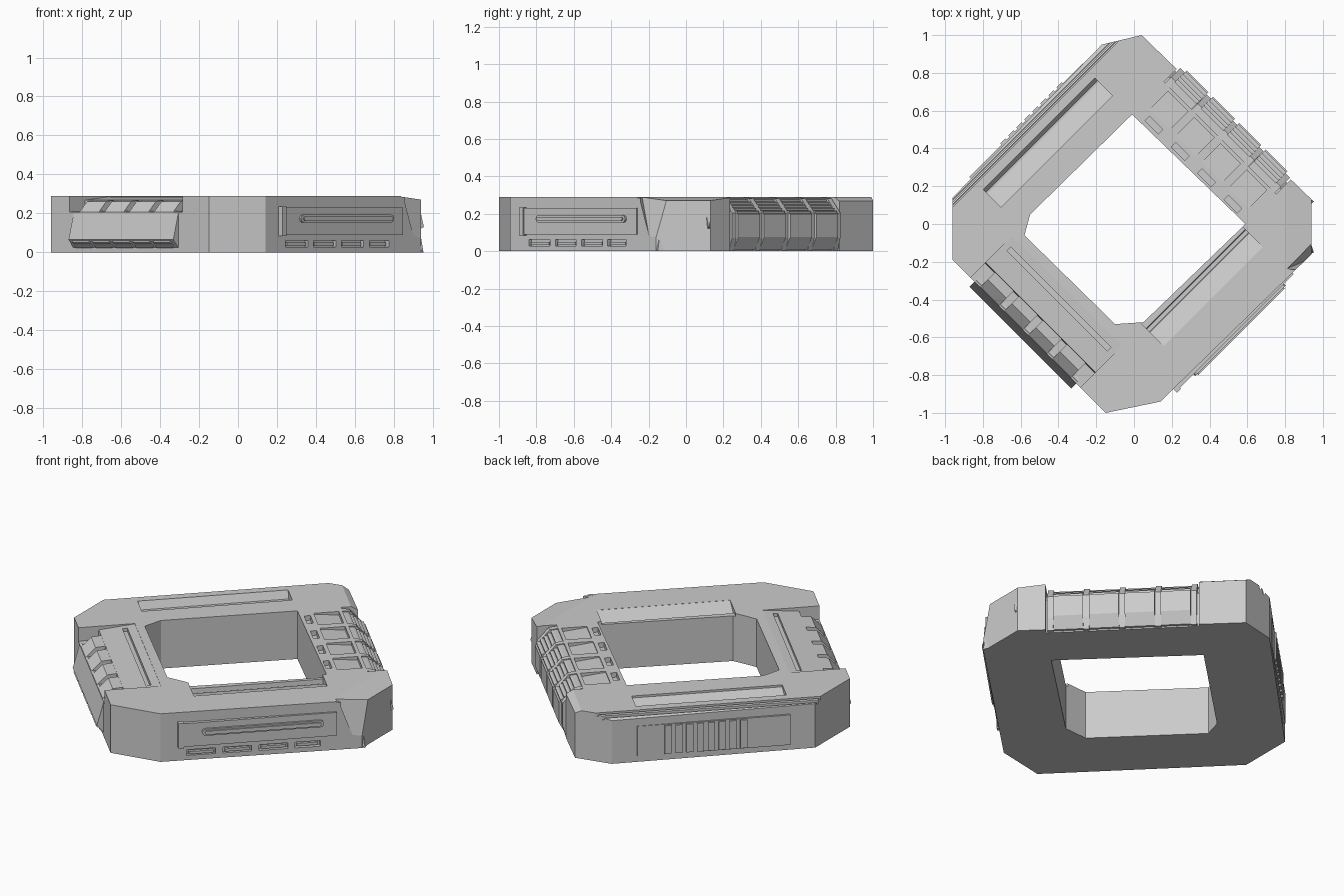
import bpy, bmesh, math
from mathutils import Vector

NE, NW, SW, SE = 45, 135, 225, 315
H = 0.29

def extrude(name, pts, vec):
    """Closed prism from a planar loop of 3D points."""
    bm = bmesh.new()
    a = [bm.verts.new(p) for p in pts]
    b = [bm.verts.new(Vector(p) + Vector(vec)) for p in pts]
    bm.faces.new(a)
    bm.faces.new(b[::-1])
    for i in range(len(a)):
        j = (i + 1) % len(a)
        bm.faces.new((a[i], b[i], b[j], a[j]))
    bmesh.ops.recalc_face_normals(bm, faces=bm.faces[:])
    me = bpy.data.meshes.new(name)
    bm.to_mesh(me)
    bm.free()
    ob = bpy.data.objects.new(name, me)
    bpy.context.collection.objects.link(ob)
    return ob

def at(side, u, n, z):
    """Side frame: u along the side, n outward from the centre."""
    a = math.radians(side)
    return Vector((n * math.cos(a) - u * math.sin(a), n * math.sin(a) + u * math.cos(a), z))

def prism(name, side, prof, u0, u1):
    return extrude(name, [at(side, u0, n, z) for n, z in prof], at(side, u1 - u0, 0, 0))

def block(name, side, u0, u1, n0, n1, z0, z1):
    return prism(name, side, [(n0, z0), (n1, z0), (n1, z1), (n0, z1)], u0, u1)

def cut(cutter, target=None):
    target = target or frame
    cutter.hide_render = True
    m = target.modifiers.new("cut", 'BOOLEAN')
    m.operation, m.solver, m.object = 'DIFFERENCE', 'EXACT', cutter
    bpy.context.view_layer.objects.active = target
    bpy.ops.object.modifier_apply(modifier=m.name)
    bpy.data.objects.remove(cutter)

# main ring with cut corners
outer = [(0.04, 1), (-0.17, 0.95), (-0.96, 0.14), (-0.96, -0.19), (-0.15, -1),
         (0.14, -0.94), (0.94, -0.16), (0.94, 0.13)]
inner = [(-0.01, 0.58), (-0.55, 0.05), (-0.58, -0.06), (-0.10, -0.53), (0.05, -0.52), (0.59, 0)]
frame = extrude("ring_frame", [(x, y, 0) for x, y in outer], (0, 0, H))
cut(extrude("hole", [(x, y, -0.1) for x, y in inner], (0, 0, 0.6)))

# south-west side: sloped deck, stepped notch, groove
cut(prism("c", SW, [(0.50, 0.32), (0.50, 0.288), (0.70, 0.268), (0.705, 0.215),
                    (0.90, 0.20), (0.90, 0.32)], -0.41, 0.41))
cut(block("c", SW, -0.375, 0.375, 0.548, 0.575, 0.262, 0.34))
prism("side_apron", SW, [(0.76, 0.205), (0.80, 0.212), (0.812, 0.205), (0.85, 0.065),
                         (0.815, 0.025), (0.76, 0.02)], -0.38, 0.38)
for i in range(4):
    c = (i - 1.5) * 0.18
    prism("deck_block", SW, [(0.69, 0.20), (0.69, 0.268), (0.755, 0.262), (0.812, 0.205),
                             (0.80, 0.19)], c - 0.07, c + 0.07)
for i in range(5):
    c = (i - 2) * 0.147
    for k in range(2):
        n, z = 0.818 + 0.017 * k, 0.030 + 0.0195 * k
        prism("apron_vent", SW, [(n, z), (n + 0.010, z + 0.011), (n + 0.016, z + 0.004),
                                 (n + 0.006, z - 0.007)], c - 0.06, c + 0.06)

# north-east side: recess for the louvred segments
cut(prism("c", NE, [(0.645, 0.33), (0.645, 0.27), (0.68, 0.262), (0.728, 0.20), (0.728, 0.06),
                    (0.715, -0.02), (0.9, -0.02), (0.9, 0.33)], -0.42, 0.42))
cut(prism("c", NE, [(0.70, 0.291), (0.76, 0.255), (0.80, 0.255), (0.80, 0.33), (0.70, 0.33)], 0.415, 0.75))
teeth = []
for k in range(5):
    n, z = 0.672 + 0.020 * k, 0.280 - 0.0155 * k
    teeth += [(n, z), (n + 0.012, z - 0.004), (n + 0.010, z - 0.017)]
seg = [(0.63, 0.25), (0.645, 0.282)] + teeth + [(0.772, 0.20), (0.772, 0.075), (0.735, 0.008), (0.70, 0.008)]
for i in range(4):
    c = (i - 1.5) * 0.197
    prism("louvre_segment", NE, seg, c - 0.082, c + 0.082)
    cut(prism("c", NE, [(0.485, 0.33), (0.485, 0.284), (0.625, 0.268), (0.625, 0.33)], c - 0.075, c + 0.075))
    cut(block("c", NE, c - 0.05, c + 0.05, 0.428, 0.462, 0.262, 0.34))
rib = [(0.64, 0.24), (0.64, 0.288), (0.69, 0.282), (0.757, 0.205), (0.757, 0.07), (0.738, 0.002), (0.70, 0.002)]
for i in range(5):
    c = (i - 2) * 0.197
    prism("segment_rib", NE, rib, c - 0.016, c + 0.016)

# north-west side: tapered slot, grooved top edge, barred panel
cut(prism("c", NW, [(0.56, 0.33), (0.56, 0.278), (0.662, 0.245), (0.672, 0.245),
                    (0.693, 0.288), (0.693, 0.33)], -0.40, 0.435))
cut(prism("c", NW, [(0.742, 0.33), (0.742, 0.270), (0.750, 0.270), (0.752, 0.283), (0.760, 0.278),
                    (0.760, 0.255), (0.768, 0.255), (0.770, 0.268), (0.85, 0.24), (0.85, 0.33)], -0.7, 0.7))
block("vent_panel", NW, -0.41, 0.44, 0.76, 0.793, 0.035, 0.215)
for i in range(8):
    c = -0.24 + i * 0.06
    block("vent_bar", NW, c - 0.019, c + 0.019, 0.78, 0.802, 0.04, 0.21)

# south-east side: sloped inner ledge with lip
cut(prism("c", SE, [(0.38, 0.33), (0.38, 0.272), (0.437, 0.272), (0.440, 0.240), (0.462, 0.240),
                    (0.465, 0.256), (0.568, 0.289), (0.568, 0.33)], -0.345, 0.395))

# south-east face: plate, raised pill bar, foot slots
block("face_plate", SE, -0.46, 0.41, 0.75, 0.786, 0.09, 0.23)
block("plate_end", SE, -0.47, -0.44, 0.75, 0.792, 0.085, 0.235)

def pill(name, u0, u1, zc, r, n0, n1):
    pts = []
    for uc, start in ((u1 - r, -90), (u0 + r, 90)):
        for k in range(5):
            t = math.radians(start + 45 * k)
            pts.append(at(SE, uc + r * math.cos(t), n0, zc + r * math.sin(t)))
    return extrude(name, pts, at(SE, 0, n1 - n0, 0))

pill("pill_base", -0.34, 0.337, 0.173, 0.020, 0.77, 0.798)
pill("pill_bar", -0.325, 0.322, 0.173, 0.011, 0.77, 0.806)
for u0, u1 in ((-0.42, -0.26), (-0.22, -0.06), (-0.02, 0.14), (0.18, 0.32)):
    cut(block("c", SE, u0, u1, 0.748, 0.85, 0.028, 0.062))
    block("foot_slot_insert", SE, u0 + 0.012, u1 - 0.012, 0.74, 0.765, 0.034, 0.050)

# east corner: sloped cap, cut facet, notch and spur
cut(prism("c", 0, [(0.80, 0.291), (1.0, 0.262), (1.0, 0.34), (0.80, 0.34)], -0.26, 0.25))

def hull(name, pts):
    bm = bmesh.new()
    for p in pts:
        bm.verts.new(p)
    bmesh.ops.convex_hull(bm, input=bm.verts[:])
    me = bpy.data.meshes.new(name)
    bm.to_mesh(me)
    bm.free()
    ob = bpy.data.objects.new(name, me)
    bpy.context.collection.objects.link(ob)
    return ob

cut(hull("c", [(0.80, -0.24, 0.32), (0.96, -0.07, 0.32), (1.05, -0.25, 0.32),
               (0.92, -0.19, 0.04), (0.96, -0.15, 0.04), (1.05, -0.25, 0.04)]))
cut(hull("c", [(0.88, -0.14, 0.32), (0.97, -0.06, 0.32), (0.97, -0.17, 0.32), (0.97, -0.12, 0.20)]))
hull("corner_spur", [(0.90, -0.16, 0), (0.952, -0.15, 0), (0.935, -0.10, 0), (0.90, -0.10, 0.1),
                     (0.935, -0.14, 0.10), (0.90, -0.18, 0.05)])
hull("corner_tooth", [(0.90, 0.10, 0.10), (0.90, 0.15, 0.10), (0.954, 0.12, 0.13),
                      (0.93, 0.10, 0.24), (0.90, 0.15, 0.24)])
